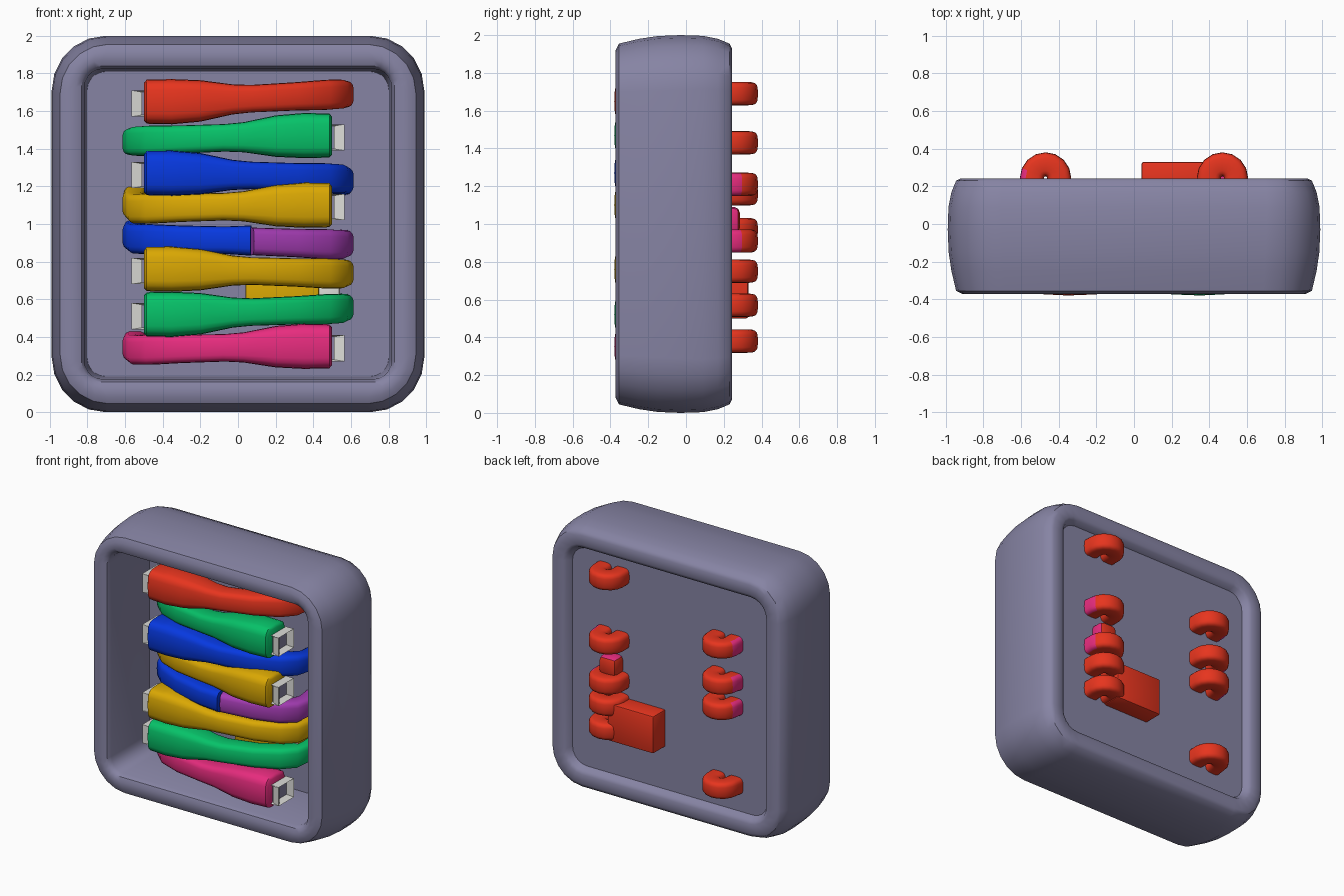
import bpy, bmesh, math
from mathutils import Vector

cube = bpy.data.objects.get("Cube")
if cube:
    bpy.data.objects.remove(cube, do_unlink=True)


def material(name, rgb):
    m = bpy.data.materials.new(name)
    m.use_nodes = True
    m.diffuse_color = (*rgb, 1)
    m.node_tree.nodes["Principled BSDF"].inputs["Base Color"].default_value = (*rgb, 1)
    return m


GREY = material("slate grey", (0.24, 0.23, 0.37))
RED = material("red", (0.8, 0.035, 0.013))
GREEN = material("green", (0.002, 0.54, 0.14))
BLUE = material("blue", (0.002, 0.04, 0.74))
YELLOW = material("yellow", (0.7, 0.39, 0.001))
PINK = material("pink", (0.8, 0.025, 0.21))
PURPLE = material("purple", (0.37, 0.045, 0.45))
METAL = material("pale metal", (0.72, 0.72, 0.69))


def finish(bm, name, mats, angle=40):
    bmesh.ops.recalc_face_normals(bm, faces=bm.faces)
    mesh = bpy.data.meshes.new(name)
    bm.to_mesh(mesh)
    bm.free()
    obj = bpy.data.objects.new(name, mesh)
    bpy.context.collection.objects.link(obj)
    for m in mats:
        mesh.materials.append(m)
    bpy.ops.object.select_all(action="DESELECT")
    obj.select_set(True)
    bpy.context.view_layer.objects.active = obj
    bpy.ops.object.shade_smooth_by_angle(angle=math.radians(angle))
    return obj


def loft(rings):
    """Skin a list of equal point rings and cap both ends."""
    bm = bmesh.new()
    rows = [[bm.verts.new(p) for p in ring] for ring in rings]
    n = len(rows[0])
    for a, b in zip(rows, rows[1:]):
        for i in range(n):
            j = (i + 1) % n
            bm.faces.new((a[i], a[j], b[j], b[i]))
    bm.faces.new(rows[0])
    bm.faces.new(rows[-1])
    return bm


def rounded_square(half, y, radius, steps=5):
    pts = []
    for q in range(4):
        corner = math.pi / 2 * q
        cx = (half - radius) * (1 if q in (0, 3) else -1)
        cz = (half - radius) * (1 if q in (0, 1) else -1)
        for s in range(steps + 1):
            a = corner + math.pi / 2 * s / steps
            pts.append(((cx + radius * math.cos(a)) * 0.99, y, 1 + cz + radius * math.sin(a)))
    return pts


def box(name, lo, hi, mats, bevel=0.012):
    """Bevelled box; a second material goes on its top and left sides."""
    bm = bmesh.new()
    bmesh.ops.create_cube(bm, size=1)
    for v in bm.verts:
        v.co = [l + (c + 0.5) * (h - l) for c, l, h in zip(v.co, lo, hi)]
    bmesh.ops.bevel(bm, geom=list(bm.edges), offset=bevel, segments=2, affect="EDGES", profile=0.5)
    bm.normal_update()
    for f in bm.faces:
        f.material_index = len(mats) - 1 if max(f.normal.x, f.normal.z) > 0.6 else 0
    return finish(bm, name, mats)


# Case: one profile swept from the front floor, around the rim, to the back panel
profile = [(0.81, 0.10, 0.10), (0.825, -0.33, 0.10), (0.84, -0.36, 0.11), (0.87, -0.372, 0.14),
           (0.92, -0.372, 0.22), (0.955, -0.355, 0.26), (0.98, -0.25, 0.28), (0.995, -0.15, 0.29),
           (1.0, -0.03, 0.29), (0.996, 0.09, 0.28), (0.98, 0.17, 0.27), (0.955, 0.23, 0.25),
           (0.93, 0.243, 0.23), (0.86, 0.243, 0.16), (0.835, 0.23, 0.13), (0.815, 0.19, 0.12)]
finish(loft([rounded_square(*p) for p in profile]), "case", [GREY])

# Lead sections: x, y, half height, half depth, progress body 0 > tail 1 > hook 2
BODY = [(-0.50, -0.255, 0.1, 0.1, 0), (-0.485, -0.255, 0.117, 0.118, 0),
        (-0.35, -0.258, 0.12, 0.122, 0), (-0.2, -0.262, 0.11, 0.112, 0.1),
        (-0.03, -0.265, 0.08, 0.085, 0.3)]
TAIL = [(0.07, -0.26, 0.073, 0.08, 0.4), (0.3, -0.215, 0.075, 0.075, 0.7),
        (0.46, -0.15, 0.08, 0.07, 0.9), (0.53, -0.09, 0.078, 0.066, 1),
        (0.555, 0.0, 0.07, 0.06, 1.3), (0.545, 0.14, 0.065, 0.06, 1.8)]
# The hook is a tight half turn behind the panel
HOOK = [(0.47 + 0.072 * math.cos(a), 0.245 + 0.072 * math.sin(a), 0.062, 0.064, 2)
        for a in (math.pi * i / 8 for i in range(9))] + [(0.398, 0.14, 0.062, 0.06, 2)]


def lead(name, path, heights, side, color, tip=RED):
    """Loft a soft box along the path; the part behind the panel is red."""
    z_body, z_tail, z_hook = heights
    rings = []
    for i, (x, y, hz, hd, step) in enumerate(path):
        a, b = path[max(i - 1, 0)], path[min(i + 1, len(path) - 1)]
        t = Vector((b[0] - a[0], b[1] - a[1])).normalized()
        z = z_body + (z_tail - z_body) * min(step, 1) + (z_hook - z_tail) * max(step - 1, 0)
        ring = []
        for k in range(20):
            ang = math.tau * k / 20
            c, s = math.cos(ang), math.sin(ang)
            u = math.copysign(abs(c) ** 0.55, c) * hd
            w = math.copysign(abs(s) ** 0.55, s) * hz
            ring.append((side * (x - t.y * u), y + t.x * u, z + w))
        rings.append(ring)
    bm = loft(rings)
    for f in bm.faces:
        c = f.calc_center_median()
        if c.y > 0.1:
            f.material_index = 2 if abs(c.x) > 0.575 and c.y < 0.29 else 1
    return finish(bm, name, [color, RED, tip], 50)


def plug(name, side, z):
    """Metal shell on the body end, open at the end and the front."""
    bm = bmesh.new()
    bmesh.ops.create_cube(bm, size=1)
    for v in bm.verts:
        v.co = (-side * (0.515 + v.co.x * 0.1), -0.235 + v.co.y * 0.18, z + v.co.z * 0.14)
    end = max(bm.faces, key=lambda f: abs(f.calc_center_median().x))
    front = min(bm.faces, key=lambda f: f.calc_center_median().y)
    for face, push in ((end, (side * 0.055, 0, 0)), (front, (0, 0.02, 0))):
        bmesh.ops.inset_region(bm, faces=[face], thickness=0.013)
        bmesh.ops.translate(bm, verts=face.verts, vec=push)
        face.material_index = 1
    finish(bm, name, [METAL, GREY], 20)


LEADS = [("red", RED, (1.65, 1.69, 1.69), 1, RED),
         ("upper_green", GREEN, (1.47, 1.44, 1.43), -1, PINK),
         ("blue", BLUE, (1.27, 1.24, 1.21), 1, PINK),
         ("upper_yellow", YELLOW, (1.10, 1.08, 1.16), -1, PINK),
         ("lower_yellow", YELLOW, (0.76, 0.735, 0.75), 1, RED),
         ("lower_green", GREEN, (0.52, 0.55, 0.57), 1, RED),
         ("pink", PINK, (0.35, 0.33, 0.38), -1, RED)]
for name, color, heights, side, tip in LEADS:
    lead(name + "_lead", BODY + TAIL + HOOK, heights, side, color, tip)
    plug(name + "_plug", side, heights[0] - 0.01)

# Two-tone lead with a hook at both ends
lead("purple_half_lead", TAIL + HOOK, (0.92, 0.89, 0.91), 1, PURPLE, PINK)
lead("blue_half_lead", [(-0.07, -0.265, 0.08, 0.08, 0.2)] + TAIL + HOOK, (0.91, 0.92, 0.97),
     -1, BLUE, PINK)

# Blocks on both sides of the panel
box("front_block", (0.04, -0.1, 0.5), (0.43, 0.13, 0.77), [YELLOW])
box("front_block_plug", (0.42, -0.06, 0.57), (0.54, 0.08, 0.7), [METAL, YELLOW])
box("back_block", (0.04, 0.15, 0.5), (0.42, 0.33, 0.78), [RED])
box("small_back_block", (0.39, 0.15, 0.95), (0.53, 0.285, 1.09), [RED, PINK], 0.03)
